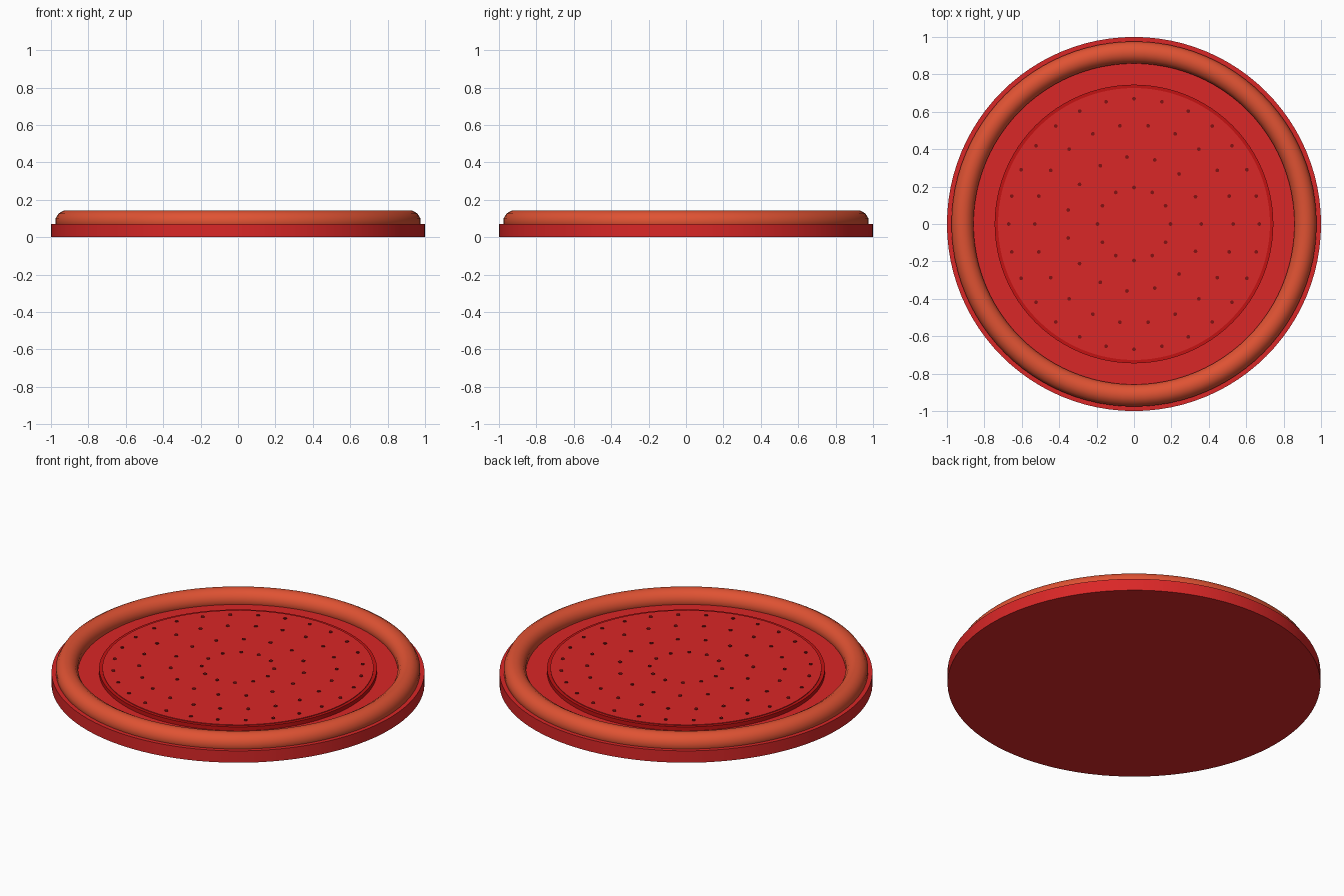
import bpy, bmesh, math
from mathutils import Matrix

cube = bpy.data.objects.get("Cube")
if cube:
    bpy.data.objects.remove(cube, do_unlink=True)

SEGMENTS = 96


def material(name, rgb):
    mat = bpy.data.materials.new(name)
    mat.use_nodes = True
    color = (*rgb, 1)
    mat.diffuse_color = color
    mat.node_tree.nodes["Principled BSDF"].inputs["Base Color"].default_value = color
    return mat


def finish(name, bm, mat):
    bmesh.ops.recalc_face_normals(bm, faces=bm.faces)
    mesh = bpy.data.meshes.new(name)
    bm.to_mesh(mesh)
    bm.free()
    mesh.materials.append(mat)
    obj = bpy.data.objects.new(name, mesh)
    bpy.context.collection.objects.link(obj)
    bpy.ops.object.select_all(action="DESELECT")
    obj.select_set(True)
    bpy.context.view_layer.objects.active = obj
    bpy.ops.object.shade_smooth_by_angle(angle=math.radians(40))
    return obj


def disc(name, radius, bottom, top, mat):
    bm = bmesh.new()
    bmesh.ops.create_cone(bm, cap_ends=True, segments=SEGMENTS,
                          radius1=radius, radius2=radius, depth=top - bottom,
                          matrix=Matrix.Translation((0, 0, (bottom + top) / 2)))
    return finish(name, bm, mat)


def ring(name, profile, mat):
    """Revolve a closed (radius, height) profile around the z axis."""
    bm = bmesh.new()
    verts = [bm.verts.new((r, 0, z)) for r, z in profile]
    edges = [bm.edges.new((v, verts[i - 1])) for i, v in enumerate(verts)]
    bmesh.ops.spin(bm, geom=verts + edges, cent=(0, 0, 0), axis=(0, 0, 1),
                   angle=math.tau, steps=SEGMENTS, use_merge=True)
    bmesh.ops.remove_doubles(bm, verts=bm.verts, dist=1e-5)
    return finish(name, bm, mat)


red = material("warm red", (0.70, 0.02, 0.02))
orange = material("orange red", (0.74, 0.085, 0.033))
trim_red = material("deep red", (0.55, 0.006, 0.006))
dark_red = material("dark red", (0.22, 0.006, 0.006))

# Flat base plate
disc("base_plate", 1.0, 0, 0.07, red)

# Rounded rim resting on the base
SIDES = 12
section = [(0.917 + 0.061 * math.cos(a), 0.083 + 0.061 * math.sin(a))
           for a in (math.tau * (i + 0.5) / SIDES for i in range(SIDES))]
ring("raised_rim", section, orange)

# Raised centre panel with its thin border
ring("panel_border", [(0.70, 0.06), (0.745, 0.06), (0.745, 0.093), (0.70, 0.093)], trim_red)
disc("centre_panel", 0.727, 0.06, 0.097, red)

# Concentric rows of small dots on the panel
bm = bmesh.new()
for radius, count in ((0.195, 12), (0.36, 15), (0.53, 22), (0.67, 28)):
    for i in range(count):
        a = math.tau * i / count
        spot = Matrix.Translation((radius * math.cos(a), radius * math.sin(a), 0.098))
        bmesh.ops.create_cone(bm, cap_ends=True, segments=12, radius1=0.01,
                              radius2=0.01, depth=0.006, matrix=spot)
finish("panel_dots", bm, dark_red)
